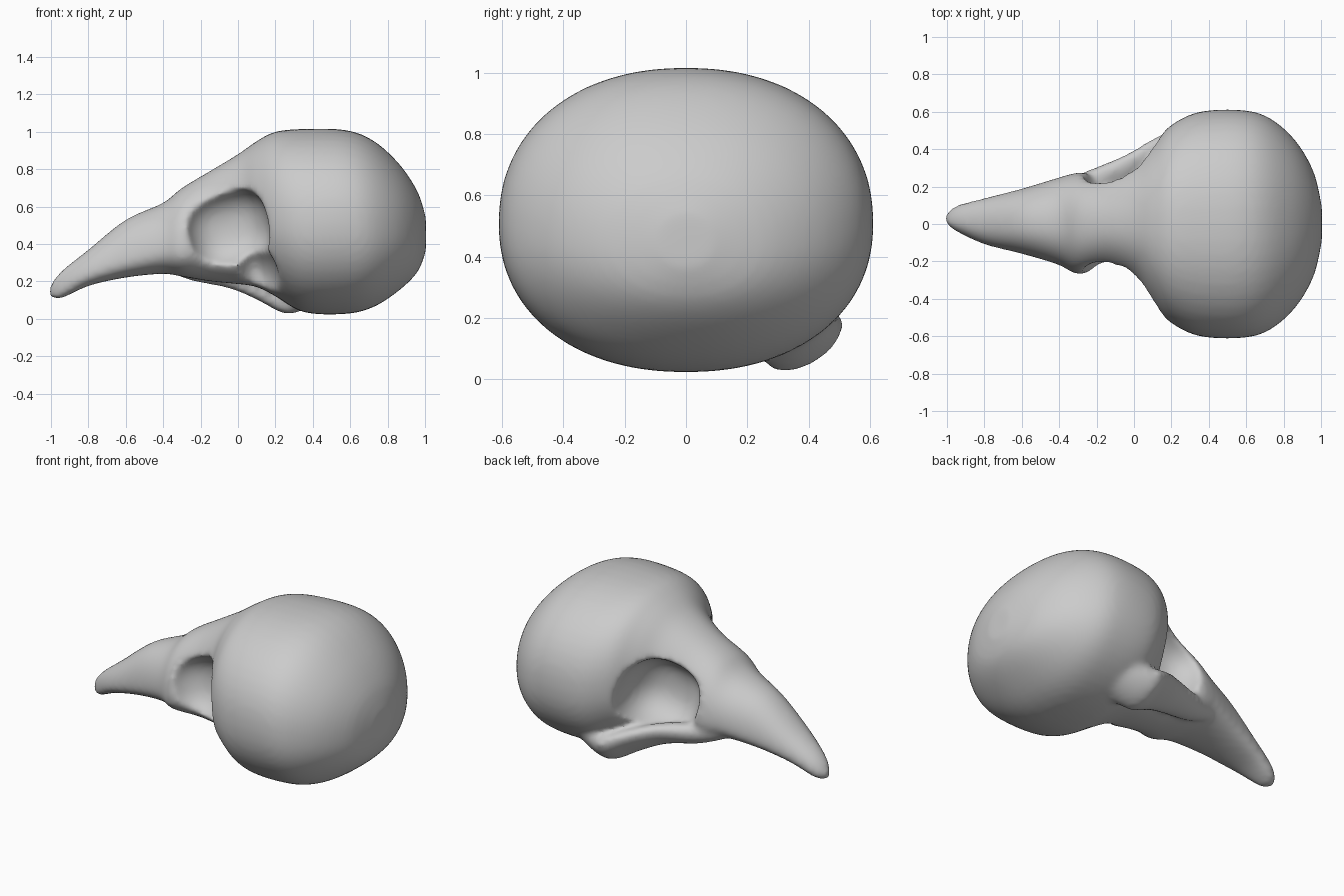
import bpy
import bmesh
from math import sin, cos, pi, radians, copysign
from mathutils import Vector, Matrix, Euler

default_cube = bpy.data.objects.get("Cube")
if default_cube:
    bpy.data.objects.remove(default_cube, do_unlink=True)

bone = bpy.data.materials.new("bone_grey")
bone.use_nodes = True
bone.diffuse_color = (0.6, 0.6, 0.6, 1)
bone.node_tree.nodes["Principled BSDF"].inputs["Base Color"].default_value = (0.6, 0.6, 0.6, 1)

SIDES = 48
STEPS = 6

# Stations from beak tip to back of head:
# x, top, bottom, left width, right width, height fraction of widest line
STATIONS = [
    (-1.01, .17, .11, .05, -.01, .5),
    (-.95, .25, .105, .1, .04, .4),
    (-.8, .37, .175, .14, .11, .3),
    (-.6, .53, .22, .19, .16, .28),
    (-.4, .62, .24, .25, .22, .33),
    (-.3, .7, .225, .275, .27, .3),
    (-.15, .79, .2, .28, .25, .4),
    (0, .88, .185, .34, .31, .45),
    (.1, .95, .17, .43, .43, .46),
    (.2, 1, .12, .53, .53, .47),
    (.35, 1.015, .035, .6, .6, .48),
    (.57, 1.01, .025, .61, .61, .49),
    (.72, .955, .06, .57, .57, .47),
    (.86, .83, .15, .45, .45, .46),
    (.96, .68, .25, .28, .28, .46),
    (1.005, .54, .36, .09, .09, .5),
]


def spline(points):
    """Smooth curve through all points, whatever their dimension."""
    vectors = [Vector(p) for p in points]
    padded = [vectors[0]] + vectors + [vectors[-1]]
    result = []
    for a, b, c, d in zip(padded, padded[1:], padded[2:], padded[3:]):
        for i in range(STEPS):
            t = i / STEPS
            result.append(b + t / 2 * ((c - a) + t * (2 * a - 5 * b + 4 * c - d
                                                      + t * (3 * (b - c) + d - a))))
    return result + [vectors[-1]]


def loft(bm, rings):
    """Bridge a list of closed point rings and cap both ends."""
    loops = [[bm.verts.new(p) for p in ring] for ring in rings]
    for a, b in zip(loops, loops[1:]):
        for i in range(SIDES):
            j = (i + 1) % SIDES
            bm.faces.new((a[i], a[j], b[j], b[i]))
    bm.faces.new(loops[0])
    bm.faces.new(loops[-1])


def squared(value, power):
    """Push a unit circle coordinate outward towards a square."""
    return copysign(abs(value) ** power, value)


def head_ring(x, top, bottom, left, right, fraction):
    middle = bottom + fraction * (top - bottom)
    ring = []
    for i in range(SIDES):
        a = 2 * pi * i / SIDES
        c, s = squared(cos(a), .92), squared(sin(a), .92)
        ring.append((x, c * (left if c > 0 else right),
                     middle + s * (top - middle if s > 0 else middle - bottom)))
    return ring


def bar_ring(x, y, z, long, short):
    """Oval section leaning outward and up."""
    lean = Matrix.Rotation(radians(32), 3, "X")
    angles = [2 * pi * i / SIDES for i in range(SIDES)]
    return [Vector((x, y, z)) + lean @ Vector((0, long * cos(a), short * sin(a)))
            for a in angles]


def make_object(name, bm):
    bmesh.ops.recalc_face_normals(bm, faces=bm.faces)
    mesh = bpy.data.meshes.new(name)
    bm.to_mesh(mesh)
    bm.free()
    obj = bpy.data.objects.new(name, mesh)
    bpy.context.collection.objects.link(obj)
    return obj


def hide_helper(obj):
    obj.hide_render = True
    obj.hide_set(True)
    return obj


def socket_cutter(name, centre, radii, tilt, power):
    bm = bmesh.new()
    bmesh.ops.create_uvsphere(bm, u_segments=SIDES, v_segments=24, radius=1)
    for vert in bm.verts:
        vert.co = [squared(c, power) for c in vert.co]
    rotation = Euler([radians(t) for t in tilt]).to_matrix().to_4x4()
    bmesh.ops.transform(bm, verts=bm.verts, matrix=Matrix.Translation(centre)
                        @ rotation @ Matrix.Diagonal((*radii, 1)))
    return hide_helper(make_object(name, bm))


def add_remesh(obj, name, size):
    mod = obj.modifiers.new(name, "REMESH")
    mod.mode = "VOXEL"
    mod.voxel_size = size
    mod.use_smooth_shade = True


def add_boolean(obj, other, operation):
    mod = obj.modifiers.new(other.name, "BOOLEAN")
    mod.operation = operation
    mod.solver = "EXACT"
    mod.object = other


# Beak and braincase in one body
body = bmesh.new()
loft(body, [head_ring(*station) for station in spline(STATIONS)])
skull = make_object("skull", body)
skull.data.materials.append(bone)
add_remesh(skull, "body_remesh", .018)

# Eye sockets either side of a thin wall, the right one open at its lower back
for cutter in (
    socket_cutter("left_socket_cutter", (-.06, .4, .48), (.23, .28, .22), (0, -15, 6), .8),
    socket_cutter("right_socket_cutter", (-.06, -.4, .48), (.23, .28, .22), (0, -15, -4), .8),
    socket_cutter("right_gap_cutter", (.1, -.42, .22), (.12, .3, .2), (0, -15, 0), 1),
):
    add_boolean(skull, cutter, "DIFFERENCE")

# Left cheek bar flaring into the process, then fading into the braincase
bar = bmesh.new()
loft(bar, [bar_ring(*p) for p in spline((
    (-.4, .17, .31, .05, .05), (-.25, .21, .27, .08, .06), (-.05, .27, .24, .11, .06),
    (.1, .34, .19, .13, .065), (.22, .385, .135, .14, .075), (.3, .375, .13, .14, .08),
    (.45, .33, .2, .14, .1), (.65, .25, .27, .1, .1)))])
cheek = hide_helper(make_object("left_cheek_bar", bar))
add_boolean(skull, cheek, "UNION")

# Blend everything into one smooth bone surface
add_remesh(skull, "blend_remesh", .017)
soften = skull.modifiers.new("soften", "SMOOTH")
soften.factor = .5
soften.iterations = 12
